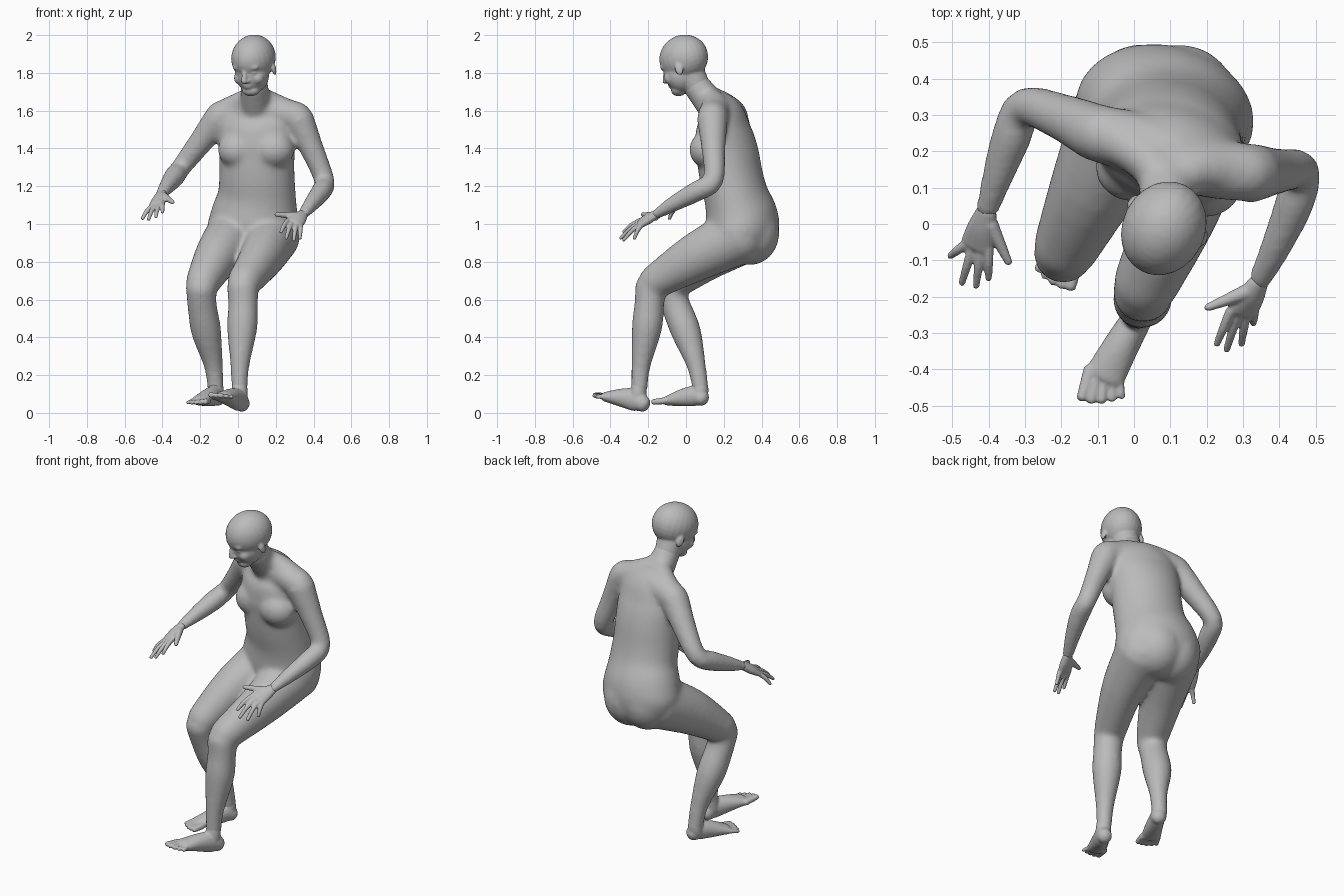
import bpy, bmesh, math
from mathutils import Vector, Matrix

cube = bpy.data.objects.get("Cube")
if cube:
    bpy.data.objects.remove(cube, do_unlink=True)

skin = bpy.data.materials.new("plain_grey")
skin.use_nodes = True
GREY = (0.5, 0.5, 0.5, 1)
skin.diffuse_color = GREY
skin.node_tree.nodes["Principled BSDF"].inputs["Base Color"].default_value = GREY
skin.node_tree.nodes["Principled BSDF"].inputs["Roughness"].default_value = 0.7


def spline(keys, steps=4):
    """Smooth curve through key points; every key is x, y, z, width, thickness."""
    out = []
    for i in range(len(keys) - 1):
        quad = [keys[max(i - 1, 0)], keys[i], keys[i + 1], keys[min(i + 2, len(keys) - 1)]]
        for s in range(steps):
            t = s / steps
            out.append([0.5 * (2 * b + (c - a) * t + (2 * a - 5 * b + 4 * c - d) * t * t
                               + (3 * b - a - 3 * c + d) * t ** 3) for a, b, c, d in zip(*quad)])
    return out + [list(keys[-1])]


def tube(bm, keys, side=(1, 0, 0), cap=0.8, sides=20):
    """Round-ended limb with an elliptical section; side is the width direction."""
    keys = [k if len(k) == 5 else (*k, k[3]) for k in keys]
    pts = spline(keys)
    centres = [Vector(p[:3]) for p in pts]
    last = len(pts) - 1
    frames = []
    for i, p in enumerate(pts):
        t = (centres[min(i + 1, last)] - centres[max(i - 1, 0)]).normalized()
        frames.append((centres[i], t, p[3], p[4]))
    bends = [math.radians(a) for a in (30, 55, 75, 87)]

    def ends(frame, sign):
        c, t, w, h = frame
        return [(c + t * sign * cap * min(w, h) * math.sin(a), t, w * math.cos(a), h * math.cos(a))
                for a in bends]
    frames = ends(frames[0], -1)[::-1] + frames + ends(frames[-1], 1)
    rings = []
    for c, t, w, h in frames:
        u = Vector(side)
        u = (u - t * u.dot(t)).normalized()
        v = t.cross(u)
        turn = [2 * math.pi * k / sides for k in range(sides)]
        rings.append([bm.verts.new(c + u * w * math.cos(a) + v * h * math.sin(a)) for a in turn])
    for r, s in zip(rings, rings[1:]):
        for k in range(sides):
            n = (k + 1) % sides
            bm.faces.new((r[k], r[n], s[n], s[k]))
    bm.faces.new(rings[0][::-1])
    bm.faces.new(rings[-1])


def ball(bm, centre, radii, frame=Matrix()):
    m = frame @ Matrix.Translation(centre) @ Matrix.Diagonal((*radii, 1))
    bmesh.ops.create_uvsphere(bm, u_segments=24, v_segments=16, radius=1, matrix=m)


def finish(name, bm, voxel, smoothing):
    """Fuse the overlapping volumes into one soft skin."""
    bmesh.ops.recalc_face_normals(bm, faces=bm.faces)
    mesh = bpy.data.meshes.new(name)
    bm.to_mesh(mesh)
    bm.free()
    mesh.materials.append(skin)
    obj = bpy.data.objects.new(name, mesh)
    bpy.context.collection.objects.link(obj)
    fuse = obj.modifiers.new("fuse", 'REMESH')
    fuse.mode = 'VOXEL'
    fuse.voxel_size = voxel
    fuse.use_smooth_shade = True
    soft = obj.modifiers.new("soften", 'SMOOTH')
    soft.factor = 0.5
    soft.iterations = smoothing


# Torso
body = bmesh.new()
ACROSS = (0.97, -0.24, 0)
tube(body, [(.078, .31, .90, .228, .168), (.084, .305, .97, .25, .188), (.09, .292, 1.05, .235, .188),
            (.10, .265, 1.15, .21, .168), (.10, .24, 1.25, .202, .166), (.10, .22, 1.37, .202, .163),
            (.10, .20, 1.48, .208, .148), (.10, .192, 1.57, .19, .118), (.095, .165, 1.635, .12, .09)],
     side=ACROSS, cap=0.5, sides=32)
# Shoulders, neck and the slopes between them
tube(body, [(-.10, .25, 1.57, .08), (.0, .225, 1.592, .084), (.10, .19, 1.605, .088),
            (.21, .155, 1.592, .084), (.32, .14, 1.565, .08)], side=(0, 0, 1))
tube(body, [(.10, .19, 1.57, .095), (.092, .115, 1.655, .08), (.086, .05, 1.74, .073)])
tube(body, [(-.06, .24, 1.597, .07), (.02, .19, 1.64, .064), (.085, .12, 1.68, .055)])
tube(body, [(.25, .15, 1.597, .07), (.17, .15, 1.64, .064), (.10, .11, 1.68, .055)])
# Chest and buttocks
ball(body, (.0, .155, 1.393), (.108, .095, .098))
ball(body, (.192, .112, 1.393), (.108, .095, .098))
ball(body, (.095, .14, 1.41), (.11, .09, .105))
ball(body, (.018, .34, .955), (.15, .155, .168))
ball(body, (.128, .338, .95), (.155, .156, .168))
# Arms
tube(body, [(-.10, .25, 1.56, .081), (-.20, .295, 1.43, .065), (-.30, .322, 1.30, .054),
            (-.337, .24, 1.25, .056), (-.375, .13, 1.20, .044), (-.405, .035, 1.16, .033, .027)])
tube(body, [(.32, .14, 1.555, .083), (.39, .145, 1.40, .064), (.458, .145, 1.23, .054),
            (.442, .06, 1.175, .055), (.392, -.06, 1.11, .044), (.343, -.16, 1.05, .033, .027)],
     side=(1, 0, .2))
# Legs
tube(body, [(-.02, .30, .94, .152), (-.108, .11, .83, .122, .13), (-.19, -.07, .685, .09)])
tube(body, [(.18, .29, .94, .152), (.128, .06, .828, .117, .13), (.03, -.17, .69, .09)])
tube(body, [(-.195, -.085, .665, .082), (-.19, -.055, .57, .078), (-.168, 0, .43, .08),
            (-.13, .055, .25, .051), (-.118, .078, .12, .044)])
tube(body, [(.025, -.185, .67, .085), (.027, -.195, .57, .079), (.022, -.207, .45, .081),
            (.01, -.238, .25, .051), (.008, -.247, .12, .043)])
finish("body", body, 0.012, 16)

# Head, bowed and turned
head = bmesh.new()
pose = (Matrix.Translation((.085, -.006, 1.86)) @ Matrix.Rotation(math.radians(-27), 4, 'Z')
        @ Matrix.Rotation(math.radians(20), 4, 'X'))
ball(head, (0, 0, .02), (.114, .135, .122), pose)
ball(head, (0, -.046, -.055), (.092, .084, .1), pose)
ball(head, (0, -.082, -.128), (.052, .042, .034), pose)
ball(head, (0, -.119, -.088), (.03, .014, .009), pose)
ball(head, (0, -.117, -.102), (.026, .014, .009), pose)
nose = [(0, -.115, .005, .013), (0, -.132, -.03, .014), (0, -.146, -.06, .016)]
tube(head, [(*(pose @ Vector(k[:3])), k[3]) for k in nose], sides=12)
for s in (-1, 1):
    ball(head, (s * .013, -.131, -.064), (.013, .015, .01), pose)
    ball(head, (s * .042, -.1, .006), (.036, .025, .018), pose)
    ball(head, (s * .042, -.099, -.024), (.022, .02, .016), pose)
    ball(head, (s * .05, -.084, -.062), (.036, .036, .036), pose)
    tilt = pose @ Matrix.Translation((s * .109, .005, -.045)) @ Matrix.Rotation(s * 0.3, 4, 'Z')
    ball(head, (0, 0, 0), (.011, .022, .034), tilt)
tube(head, [(.086, .06, 1.725, .07), (.083, .02, 1.80, .08)])
finish("head", head, 0.006, 7)


def hand(name, wrist, knuckle, side, tips, thumb):
    """Tips run from the little finger to the index finger."""
    bm = bmesh.new()
    wrist, knuckle, side = Vector(wrist), Vector(knuckle), Vector(side).normalized()
    tube(bm, [(*wrist, .029, .022), (*wrist.lerp(knuckle, .5), .042, .025), (*knuckle, .048, .019)],
         side=side)
    for i, tip in enumerate(tips):
        root = knuckle + side * (i - 1.5) * .024
        bend = root.lerp(Vector(tip), .5) + Vector((0, 0, .008))
        tube(bm, [(*root, .014), (*bend, .0125), (*root.lerp(Vector(tip), .95), .0095)], sides=12)
    root = wrist.lerp(knuckle, .35) + side * .022
    tube(bm, [(*root, .022), (*(root.lerp(Vector(thumb), .55)), .016), (*thumb, .011)], sides=12)
    finish(name, bm, 0.005, 3)


hand("right_hand", (-.405, .035, 1.16), (-.432, -.06, 1.10), (.88, -.1, .4),
     [(-.508, -.09, 1.025), (-.475, -.168, 1.02), (-.435, -.177, 1.035), (-.40, -.155, 1.06)],
     (-.345, -.105, 1.115))
hand("left_hand", (.343, -.16, 1.05), (.298, -.24, 1.005), (-.9, .0, .4),
     [(.328, -.275, .92), (.295, -.335, .91), (.253, -.352, .92), (.226, -.335, .955)],
     (.202, -.23, 1.05))


def foot(name, keys, ankle, side, first, last):
    """Toes are spread between the first and last tip."""
    bm = bmesh.new()
    tube(bm, keys, side=side)
    tube(bm, ankle)
    mid = Vector(keys[-1][:3])
    across = Vector(side).normalized()
    for i in range(5):
        t = i / 4
        tip = Vector(first).lerp(Vector(last), t)
        root = mid + across * (i - 2) * .022
        tip += (tip - root) * (0.18 * math.sin(t * math.pi))
        size = .019 - .0015 * i
        tube(bm, [(*root, size), (*root.lerp(tip, .93), size * .8)], sides=12)
    finish(name, bm, 0.006, 4)


foot("left_foot", [(.022, -.225, .046, .041, .043), (.005, -.265, .068, .043, .06),
                   (-.035, -.335, .08, .049, .05), (-.08, -.418, .085, .056, .028)],
     [(.008, -.245, .17, .038), (.008, -.252, .11, .043), (.005, -.258, .07, .043)],
     (.88, -.35, 0), (-.145, -.482, .096), (-.033, -.478, .086))
foot("right_foot", [(-.105, .086, .077, .041, .041), (-.125, .05, .09, .043, .054),
                    (-.16, -.02, .08, .049, .046), (-.2, -.095, .064, .056, .026)],
     [(-.122, .072, .18, .038), (-.118, .076, .12, .043), (-.118, .07, .085, .043)],
     (-.88, .42, 0), (-.175, -.178, .058), (-.268, -.128, .053))
